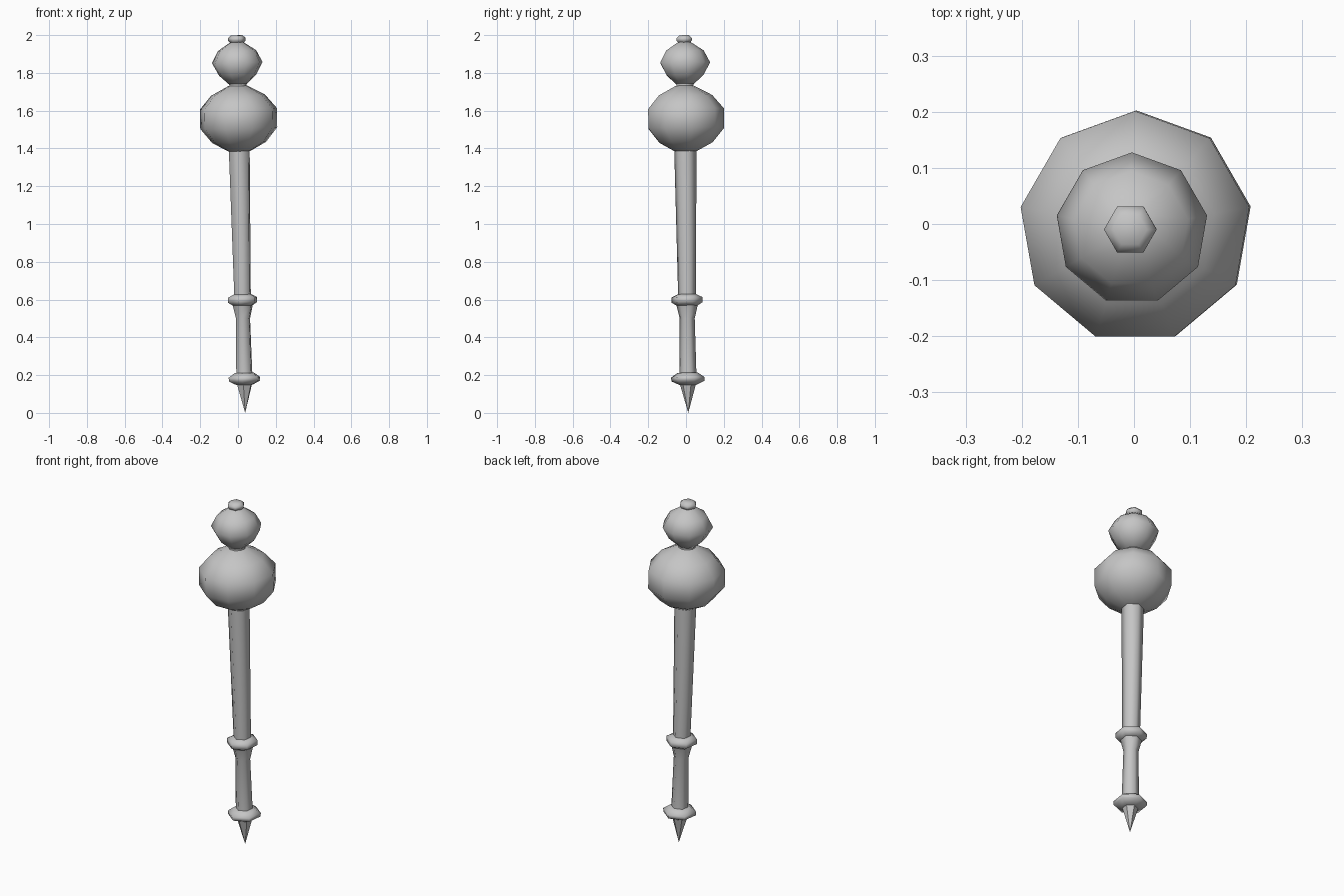
import bpy, bmesh, math
from mathutils import Matrix, Vector

cube = bpy.data.objects.get("Cube")
if cube:
    bpy.data.objects.remove(cube, do_unlink=True)

GREY = (0.56, 0.56, 0.56, 1)
metal = bpy.data.materials.new("grey metal")
metal.use_nodes = True
metal.diffuse_color = GREY
metal.node_tree.nodes["Principled BSDF"].inputs["Base Color"].default_value = GREY

# The whole mace leans slightly along this axis
BASE = Vector((0.038, 0.012, 0))
LEAN = Vector((-0.045, -0.022, 2))
TILT = Matrix.Translation(BASE) @ Vector((0, 0, 1)).rotation_difference(LEAN).to_matrix().to_4x4()


def turned_part(name, profile, sides, turn, smooth=True):
    """Lathe a (radius, height) profile with few sides around the leaning axis."""
    bm = bmesh.new()
    rings = []
    for r, z in profile:
        if r == 0:
            rings.append([bm.verts.new((0, 0, z))])
            continue
        angles = [math.radians(turn) + math.tau * i / sides for i in range(sides)]
        rings.append([bm.verts.new((r * math.cos(a), r * math.sin(a), z)) for a in angles])
    for low, high in zip(rings, rings[1:]):
        for i in range(sides):
            j = (i + 1) % sides
            if len(low) == 1:
                bm.faces.new((low[0], high[j], high[i]))
            else:
                bm.faces.new((low[i], low[j], high[j], high[i]))
    # close the open ends
    if len(rings[0]) > 1:
        bm.faces.new(rings[0][::-1])
    bm.faces.new(rings[-1])
    bmesh.ops.recalc_face_normals(bm, faces=bm.faces)
    bm.transform(TILT)
    mesh = bpy.data.meshes.new(name)
    bm.to_mesh(mesh)
    bm.free()
    mesh.materials.append(metal)
    ob = bpy.data.objects.new(name, mesh)
    bpy.context.collection.objects.link(ob)
    if smooth:
        bpy.ops.object.select_all(action="DESELECT")
        ob.select_set(True)
        bpy.context.view_layer.objects.active = ob
        bpy.ops.object.shade_smooth_by_angle(angle=math.radians(75))
    return ob


HEX = 22   # turn of the six-sided shaft parts

# Spike at the foot
turned_part("foot_spike", [(0, 0), (0.045, 0.16)], 6, HEX, smooth=False)

# Collars at both ends of the grip
turned_part("lower_collar", [(0.045, 0.148), (0.088, 0.168), (0.09, 0.188), (0.055, 0.212)], 6, HEX)
turned_part("upper_collar", [(0.055, 0.568), (0.083, 0.585), (0.083, 0.612), (0.05, 0.628)], 6, HEX)

# Grip and shaft
turned_part("grip", [(0.046, 0.2), (0.04, 0.5), (0.058, 0.575)], 6, HEX)
turned_part("shaft", [(0.047, 0.61), (0.06, 1.42)], 6, HEX)

# Large head, neck and small head
turned_part("large_head", [(0.06, 1.386), (0.145, 1.432), (0.207, 1.508),
                           (0.207, 1.61), (0.145, 1.682), (0.05, 1.732)], 9, 90)
turned_part("neck", [(0.055, 1.715), (0.045, 1.735), (0.055, 1.755)], 9, 90)
turned_part("small_head", [(0.05, 1.743), (0.1, 1.788), (0.136, 1.855),
                           (0.103, 1.918), (0.035, 1.963)], 9, 90)

# Button on top
turned_part("top_button", [(0.03, 1.955), (0.047, 1.972), (0.047, 1.985), (0.03, 1.9995)], 6, 0)
